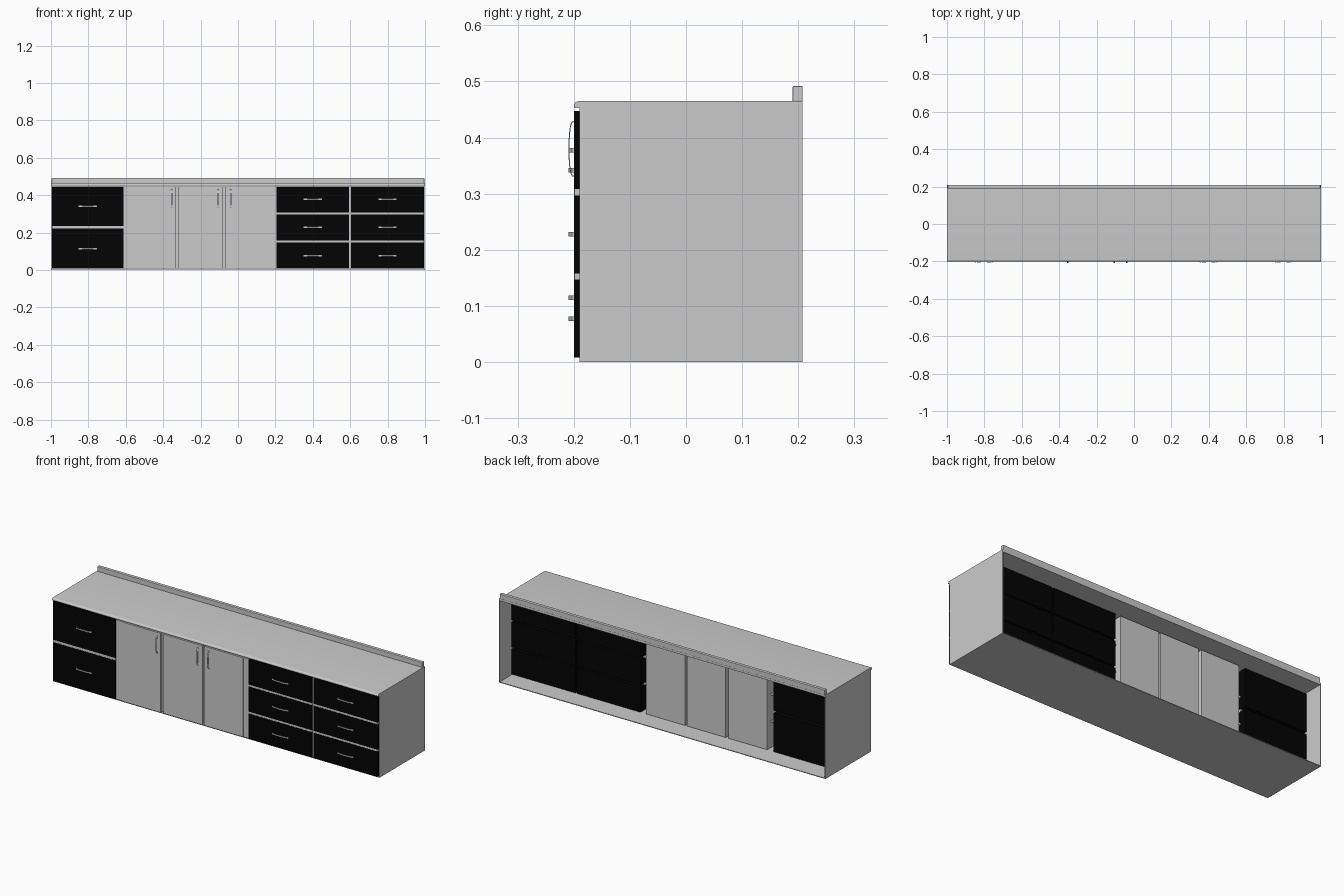
import bpy, bmesh, math

if "Cube" in bpy.data.objects:
    bpy.data.objects.remove(bpy.data.objects["Cube"])

black = bpy.data.materials.new("black_front")
black.diffuse_color = (0.001, 0.001, 0.001, 1)
black.use_nodes = True
black.node_tree.nodes["Principled BSDF"].inputs["Base Color"].default_value = black.diffuse_color


def finish(name, bm, mat=None):
    bmesh.ops.recalc_face_normals(bm, faces=bm.faces)
    me = bpy.data.meshes.new(name)
    bm.to_mesh(me)
    bm.free()
    ob = bpy.data.objects.new(name, me)
    bpy.context.collection.objects.link(ob)
    if mat:
        me.materials.append(mat)
    return ob


def box(name, x, y, z, mat=None, bevel=0):
    bm = bmesh.new()
    bmesh.ops.create_cube(bm, size=1)
    for v in bm.verts:
        v.co = [(a + b) / 2 + c * (b - a) for (a, b), c in zip((x, y, z), v.co)]
    ob = finish(name, bm, mat)
    if bevel:
        mod = ob.modifiers.new("edge", 'BEVEL')
        mod.width = bevel
        mod.segments = 2
    return ob


def extrude_profile(name, pts, vec):
    bm = bmesh.new()
    f = bm.faces.new([bm.verts.new(p) for p in pts])
    r = bmesh.ops.extrude_face_region(bm, geom=[f])
    bmesh.ops.translate(bm, vec=vec, verts=[v for v in r["geom"] if isinstance(v, bmesh.types.BMVert)])
    ob = finish(name, bm)
    for o in bpy.context.selected_objects:
        o.select_set(False)
    ob.select_set(True)
    bpy.context.view_layer.objects.active = ob
    bpy.ops.object.shade_smooth_by_angle(angle=math.radians(40))
    return ob


def handle(name, x, z, vertical=False):
    # bowed flat strip standing off the front
    n, half, wid = 14, 0.05, 0.008
    ts = [math.pi * i / n for i in range(n + 1)]
    outer = [(-half * math.cos(t), -0.199 - 0.0105 * math.sin(t) ** 0.6) for t in ts]
    inner = [(-(half - 0.002) * math.cos(t), -0.199 - 0.0085 * math.sin(t) ** 0.6) for t in ts]
    prof = outer + inner[::-1]
    if vertical:
        return extrude_profile(name, [(x - wid / 2, b, z + a) for a, b in prof], (wid, 0, 0))
    return extrude_profile(name, [(x + a, b, z - wid / 2) for a, b in prof], (0, 0, wid))


# open-backed carcass
T, BACK = 0.004, 0.208
box("base_panel", (-1, 1), (-0.19, BACK), (0, T))
for s, side in ((-1, "left"), (1, "right")):
    box(side + "_side_panel", sorted((s, s * (1 - T))), (-0.19, BACK), (0, 0.455))

# worktop with rounded front nose
r = 0.009
nose = [(-1, -0.2 + r - r * math.sin(a), 0.465 - r + r * math.cos(a))
        for a in [math.pi / 2 * i / 6 for i in range(7)]]
extrude_profile("worktop", nose + [(-1, -0.2, 0.453), (-1, BACK, 0.453), (-1, BACK, 0.465)], (2, 0, 0))
box("backsplash", (-0.996, 0.996), (0.19, BACK), (0.464, 0.492), bevel=0.002)

# deep drawer blocks
DEPTH = (-0.2, 0.105)
RAIL = (-0.199, 0.07)
three = ((0.008, 0.147), (0.158, 0.297), (0.308, 0.447))
two = ((0.008, 0.222), (0.236, 0.447))
banks = (("left", (-0.995, -0.611), two), ("middle", (0.205, 0.594), three), ("right", (0.604, 0.995), three))
for label, xs, rows in banks:
    for i, zs in enumerate(rows):
        box(f"{label}_drawer_{i + 1}", xs, DEPTH, zs, black)
        handle(f"{label}_drawer_handle_{i + 1}", sum(xs) / 2, sum(zs) / 2)
    # shelves between drawers
    for i in range(len(rows) - 1):
        box(f"{label}_shelf_{i + 1}", xs, RAIL, (rows[i][1], rows[i + 1][0]))

# door blocks
doors = (((-0.571, -0.335), -0.355), ((-0.317, -0.079), -0.105), ((-0.068, 0.172), -0.04))
for i, (xs, hx) in enumerate(doors):
    box(f"door_{i + 1}", xs, DEPTH, (0.008, 0.447))
    handle(f"door_handle_{i + 1}", hx, 0.38, True)

# stiles in the gaps between fronts, with shelf ends behind
gaps = ((-0.611, -0.571, -0.196), (-0.335, -0.317, -0.185), (-0.079, -0.068, -0.185),
        (0.172, 0.205, -0.196), (0.594, 0.604, -0.197))
for i, (x0, x1, front) in enumerate(gaps):
    box(f"stile_{i + 1}", (x0, x1), (front, front + 0.008), (0.008, 0.447))
    for k, zs in enumerate(((0.147, 0.158), (0.297, 0.308))):
        box(f"shelf_end_{i + 1}_{k + 1}", (x0, x1), (front + 0.006, 0.07), zs)
